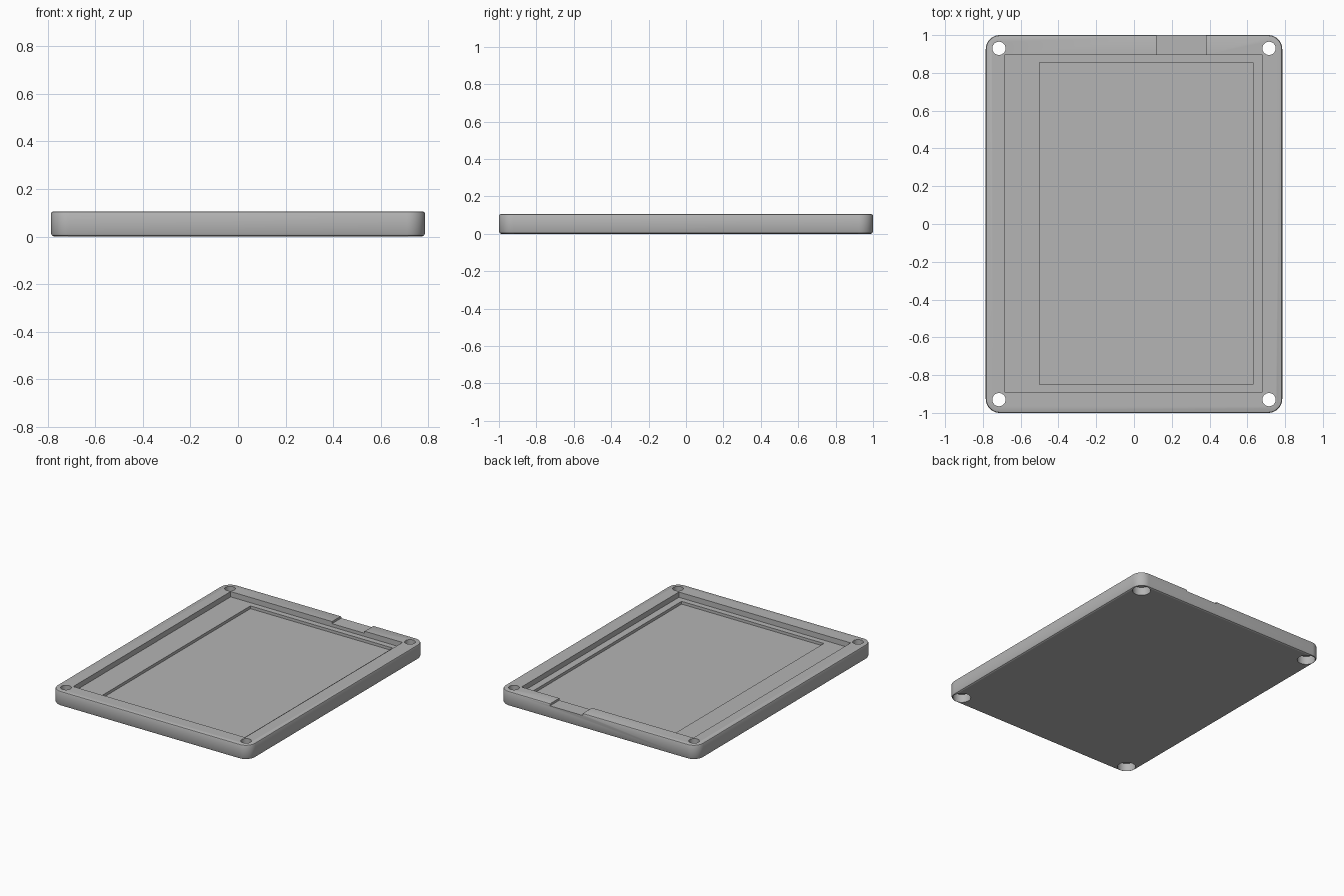
import bpy, bmesh, math

cube = bpy.data.objects.get("Cube")
if cube:
    bpy.data.objects.remove(cube, do_unlink=True)

HALF_X, HALF_Y, HEIGHT = 0.785, 1.0, 0.105
CORNER, HOLE_X, HOLE_Y = 0.075, 0.715, 0.93
POCKET_Z, RECESS_Z, NOTCH_Z = 0.067, 0.047, 0.09

grey = bpy.data.materials.new("plain grey")
grey.use_nodes = True
grey.diffuse_color = (0.46, 0.46, 0.46, 1)
grey.node_tree.nodes["Principled BSDF"].inputs["Base Color"].default_value = (0.46, 0.46, 0.46, 1)


def finish(name, bm):
    bmesh.ops.recalc_face_normals(bm, faces=bm.faces)
    mesh = bpy.data.meshes.new(name)
    bm.to_mesh(mesh)
    bm.free()
    mesh.materials.append(grey)
    obj = bpy.data.objects.new(name, mesh)
    bpy.context.collection.objects.link(obj)
    return obj


def rounded_ring(bm, inset, z, steps=10):
    """Rounded rectangle of vertices, inset from the tray outline."""
    verts = []
    for k, (sx, sy) in enumerate([(1, 1), (-1, 1), (-1, -1), (1, -1)]):
        for i in range(steps + 1):
            a = math.pi / 2 * (k + i / steps)
            r = CORNER - inset
            verts.append(bm.verts.new((sx * (HALF_X - CORNER) + r * math.cos(a),
                                       sy * (HALF_Y - CORNER) + r * math.sin(a), z)))
    return verts


def box(name, x0, x1, y0, y1, z0, z1):
    bm = bmesh.new()
    bmesh.ops.create_cube(bm, size=1)
    for v in bm.verts:
        v.co = (x1 if v.co.x > 0 else x0, y1 if v.co.y > 0 else y0, z1 if v.co.z > 0 else z0)
    return finish(name, bm)


def cylinder(name, x, y, radius, z0, z1):
    bm = bmesh.new()
    bmesh.ops.create_cone(bm, cap_ends=True, segments=40, radius1=radius, radius2=radius, depth=z1 - z0)
    bmesh.ops.translate(bm, verts=bm.verts, vec=(x, y, (z0 + z1) / 2))
    return finish(name, bm)


# Tray body: rounded slab with softened top and bottom edges
bm = bmesh.new()
rings = [rounded_ring(bm, inset, z) for inset, z in [
    (0.012, 0), (0.004, 0.004), (0, 0.012),
    (0, HEIGHT - 0.008), (0.003, HEIGHT - 0.002), (0.008, HEIGHT)]]
for low, high in zip(rings, rings[1:]):
    for i in range(len(low)):
        j = (i + 1) % len(low)
        bm.faces.new((low[i], low[j], high[j], high[i]))
bm.faces.new(rings[0])
bm.faces.new(rings[-1])
tray = finish("tray", bm)

# Cutters: wide pocket, deeper recess, cable notch, screw holes with counterbores
cutters = [
    box("pocket_cutter", -0.685, 0.68, -0.89, 0.895, POCKET_Z, 0.2),
    box("recess_cutter", -0.5, 0.63, -0.85, 0.855, RECESS_Z, 0.2),
    box("notch_cutter", 0.12, 0.38, 0.85, 1.1, NOTCH_Z, 0.2),
]
for sx in (-1, 1):
    for sy in (-1, 1):
        x, y = sx * HOLE_X, sy * HOLE_Y
        cutters.append(cylinder("screw_hole_cutter", x, y, 0.035, -0.1, 0.2))
        cutters.append(cylinder("counterbore_cutter", x, y, 0.06, -0.1, 0.06))

bpy.context.view_layer.objects.active = tray
tray.select_set(True)
for cutter in cutters:
    mod = tray.modifiers.new("cut", 'BOOLEAN')
    mod.operation = 'DIFFERENCE'
    mod.solver = 'EXACT'
    mod.object = cutter
    bpy.ops.object.modifier_apply(modifier=mod.name)
for cutter in cutters:
    bpy.data.objects.remove(cutter, do_unlink=True)

bpy.ops.object.select_all(action='DESELECT')
tray.select_set(True)
bpy.ops.object.shade_smooth_by_angle(angle=math.radians(35))
